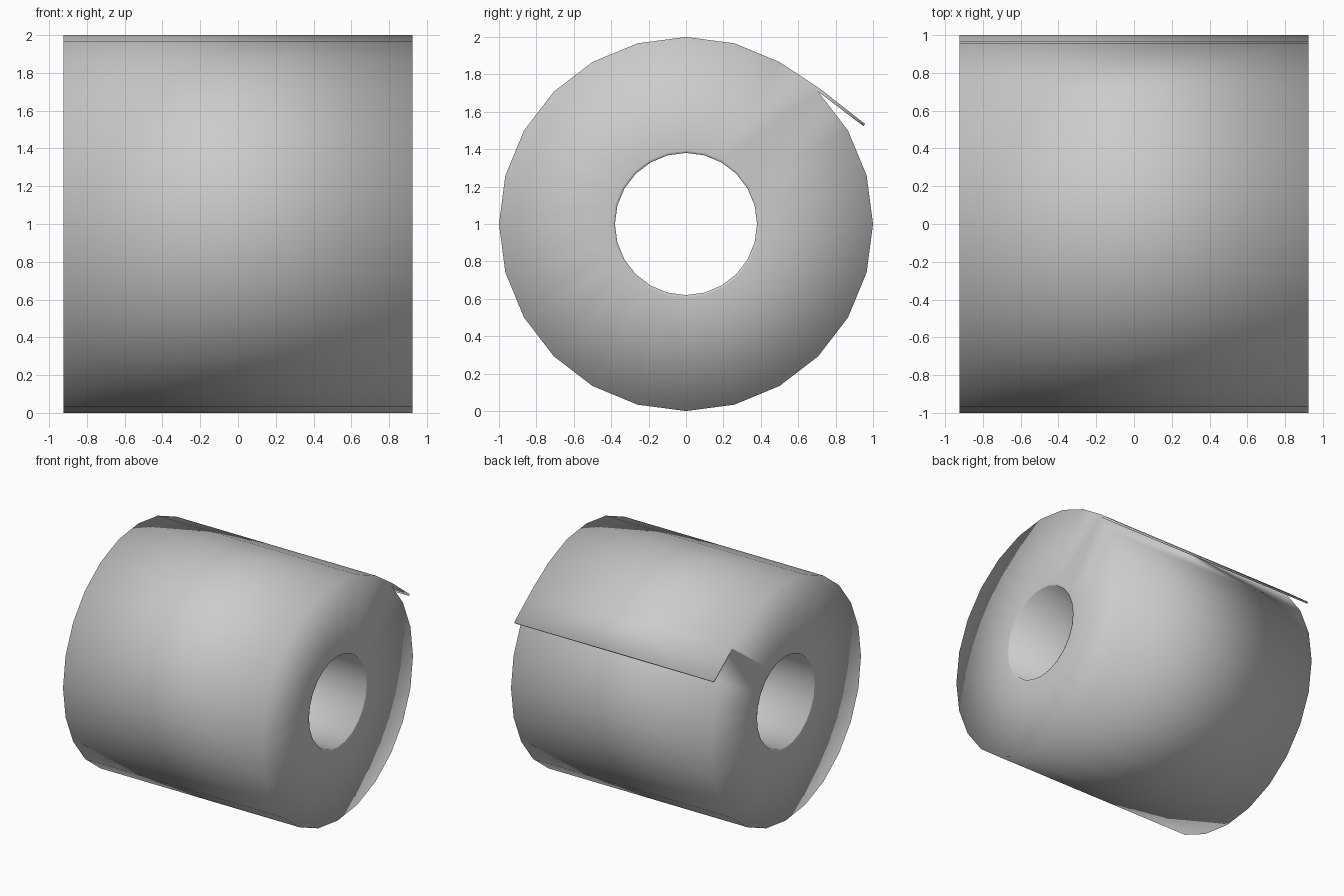
import bpy, bmesh, math

if "Cube" in bpy.data.objects:
    bpy.data.objects.remove(bpy.data.objects["Cube"])

N = 24          # sides of the roll
HALF = 0.925    # half width along x
CORE, RIM = 0.38, 0.395
SEAM = 3        # 45 degree corner where the loose sheet leaves the roll

bm = bmesh.new()


def pair(y, z):
    """Matching vertices on the left and right ends."""
    return [bm.verts.new((s * HALF, y, z)) for s in (-1, 1)]


def ring(r):
    return [pair(r * math.cos(math.tau * i / N), 1 + r * math.sin(math.tau * i / N))
            for i in range(N)]


def ends(loop):
    """Same polygon on both ends."""
    for s in (0, 1):
        bm.faces.new([p[s] for p in loop])


def strip(a, b):
    bm.faces.new((a[0], a[1], b[1], b[0]))


outer, rim, core = ring(1.0), ring(RIM), ring(CORE)

# Loose sheet: upper root and the two tip edges
root = pair(0.715, 1.724)
tip_top = pair(0.957, 1.535)
tip_low = pair(0.949, 1.523)

# Roll body: hollow core, end faces and outer wall
for i in range(N):
    j = (i + 1) % N
    strip(core[i], core[j])
    ends((core[i], core[j], rim[j], rim[i]))
    if i == SEAM:
        ends((rim[i], rim[j], outer[j], root, outer[i]))
        strip(root, outer[j])
    else:
        ends((rim[i], rim[j], outer[j], outer[i]))
        strip(outer[i], outer[j])

# Loose sheet faces
strip(root, tip_top)
strip(tip_top, tip_low)
strip(tip_low, outer[SEAM])
ends((outer[SEAM], root, tip_top, tip_low))

bmesh.ops.recalc_face_normals(bm, faces=bm.faces[:])
for f in bm.faces:
    f.smooth = True

mesh = bpy.data.meshes.new("paper_roll")
bm.to_mesh(mesh)
bm.free()
bpy.context.collection.objects.link(bpy.data.objects.new("paper_roll", mesh))
